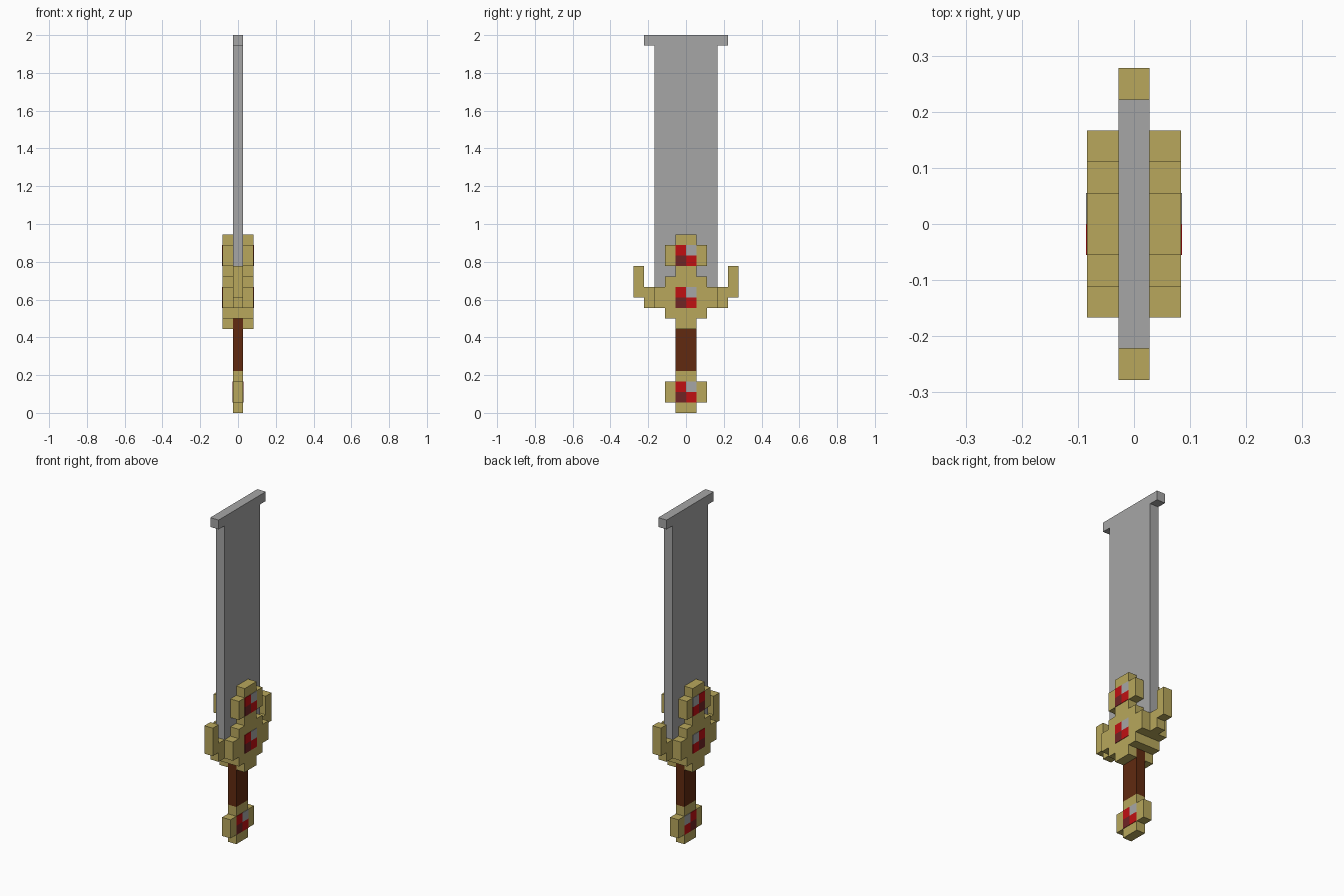
import bpy
import bmesh

U = 2 / 36  # one block of the model

cube = bpy.data.objects.get("Cube")
if cube:
    bpy.data.objects.remove(cube, do_unlink=True)


def material(name, rgb):
    mat = bpy.data.materials.new(name)
    mat.use_nodes = True
    mat.diffuse_color = (*rgb, 1)
    mat.node_tree.nodes["Principled BSDF"].inputs["Base Color"].default_value = (*rgb, 1)
    return mat


STEEL = material("steel grey", (0.38, 0.38, 0.38))
GOLD = material("old gold", (0.48, 0.39, 0.107))
LEATHER = material("brown leather", (0.12, 0.023, 0.005))
RED = material("gem red", (0.53, 0.005, 0.006))
DARK_RED = material("gem dark red", (0.16, 0.018, 0.018))


def extrude_outline(name, points, x0, x1, mat):
    """Extrude a (y, z) outline in block units from x0 to x1."""
    bm = bmesh.new()
    face = bm.faces.new([bm.verts.new((x0 * U, y * U, z * U)) for y, z in points])
    grown = bmesh.ops.extrude_face_region(bm, geom=[face])["geom"]
    verts = [v for v in grown if isinstance(v, bmesh.types.BMVert)]
    bmesh.ops.translate(bm, vec=((x1 - x0) * U, 0, 0), verts=verts)
    bmesh.ops.recalc_face_normals(bm, faces=bm.faces)
    mesh = bpy.data.meshes.new(name)
    bm.to_mesh(mesh)
    bm.free()
    mesh.materials.append(mat)
    obj = bpy.data.objects.new(name, mesh)
    bpy.context.collection.objects.link(obj)
    return obj


def mirrored(half):
    """Complete a half outline across y = 0."""
    return half + [(-y, z) for y, z in reversed(half)]


def stepped(rows):
    """Outline of stacked rows, each (half width, bottom, top)."""
    return mirrored([p for w, z0, z1 in rows for p in ((w, z0), (w, z1))])


# Blade with its wide flat tip, grip and pommel
extrude_outline("blade", stepped([(3, 12, 35), (4, 35, 36)]), -0.5, 0.5, STEEL)
extrude_outline("grip", stepped([(1, 4, 9)]), -0.5, 0.5, LEATHER)
extrude_outline("pommel", stepped([(1, 0, 1), (2, 1, 3), (1, 3, 4)]), -0.5, 0.5, GOLD)

# Crossguard with upturned ends
guard = [(2, 9), (2, 10), (4, 10), (4, 11), (5, 11), (5, 14), (4, 14), (4, 12)]
extrude_outline("crossguard", mirrored(guard), -0.5, 0.5, GOLD)

# Raised ornament on each side of the guard
ornament = stepped([(1, 8, 9), (2, 9, 10), (3, 10, 12), (2, 12, 13),
                    (1, 13, 14), (2, 14, 16), (1, 16, 17)])
for side, label in ((1, "left"), (-1, "right")):
    extrude_outline("ornament_" + label, ornament, side * 0.5, side * 1.5, GOLD)

    # Gems: four thin coloured tiles, with the highlight at the upper back
    for gem, z, x in (("pommel", 1, 0.5), ("guard", 10, 1.5), ("blade", 14, 1.5)):
        tiles = (("shade", -1, 0, DARK_RED), ("lower", 0, 0, RED),
                 ("upper", -1, 1, RED), ("glint", 0, 1, STEEL))
        for tile, y, dz, mat in tiles:
            b = z + dz
            square = [(y, b), (y + 1, b), (y + 1, b + 1), (y, b + 1)]
            extrude_outline(f"{gem}_gem_{tile}_{label}", square,
                            side * x, side * (x + 0.04), mat)
